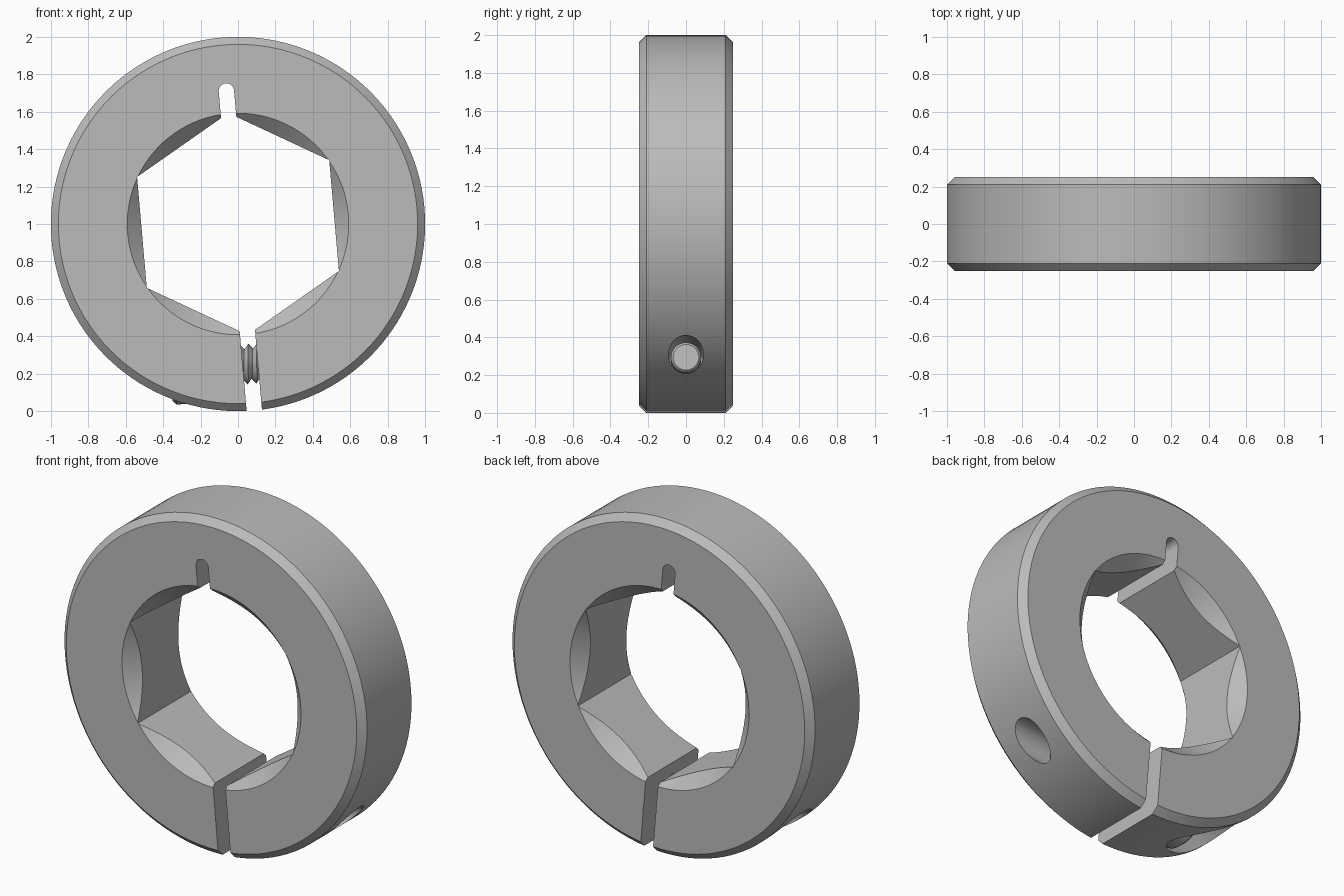
import bpy, bmesh, math
from mathutils import Matrix, Vector

if "Cube" in bpy.data.objects:
    bpy.data.objects.remove(bpy.data.objects["Cube"], do_unlink=True)

steel = bpy.data.materials.new("grey steel")
steel.use_nodes = True
GREY = (0.5, 0.5, 0.5, 1)
steel.diffuse_color = GREY
steel.node_tree.nodes["Principled BSDF"].inputs["Base Color"].default_value = GREY

# The collar stands upright, turned slightly about its bore axis
PLACE = Matrix.Translation((0, 0, 1)) @ Matrix.Rotation(math.radians(-5), 4, 'Y')
SCREW_Z = -0.75


def finish(name, bm):
    bmesh.ops.recalc_face_normals(bm, faces=bm.faces)
    bm.transform(PLACE)
    mesh = bpy.data.meshes.new(name)
    bm.to_mesh(mesh)
    bm.free()
    mesh.materials.append(steel)
    obj = bpy.data.objects.new(name, mesh)
    bpy.context.collection.objects.link(obj)
    return obj


def skin(bm, rings):
    """Join rings of points into a closed solid."""
    rings = [[bm.verts.new(p) for p in ring] for ring in rings]
    for a, b in zip(rings, rings[1:]):
        for i in range(len(a)):
            j = (i + 1) % len(a)
            bm.faces.new((a[i], a[j], b[j], b[i]))
    bm.faces.new(rings[0][::-1])
    bm.faces.new(rings[-1])


def lathe(name, profile, axis, sides):
    """Turn (position, radius) pairs about the bore axis Y or the screw axis X."""
    bm = bmesh.new()
    rings = []
    for pos, r in profile:
        ring = []
        for i in range(sides):
            t = 2 * math.pi * i / sides
            u, v = r * math.sin(t), r * math.cos(t)
            ring.append(Vector((u, pos, v) if axis == 'Y' else (pos, u, v + SCREW_Z)))
        rings.append(ring)
    skin(bm, rings)
    return finish(name, bm)


def cut(obj, cutter):
    bpy.context.view_layer.objects.active = obj
    mod = obj.modifiers.new("cut", 'BOOLEAN')
    mod.operation, mod.solver, mod.object = 'DIFFERENCE', 'EXACT', cutter
    bpy.ops.object.modifier_apply(modifier=mod.name)
    bpy.data.objects.remove(cutter, do_unlink=True)


def smooth(obj):
    bpy.ops.object.select_all(action='DESELECT')
    obj.select_set(True)
    bpy.context.view_layer.objects.active = obj
    bpy.ops.object.shade_smooth_by_angle(angle=math.radians(25))


# Chamfered ring blank
H, C = 0.25, 0.04
collar = lathe("collar", [(-H, 1 - C), (C - H, 1), (H - C, 1), (H, 1 - C)], 'Y', 128)

# Hexagonal bore with a conical lead-in on both faces
cut(collar, lathe("hex_bore", [(-0.4, 0.595), (0.4, 0.595)], 'Y', 6))
for s in (-1, 1):
    cut(collar, lathe("lead_in", [(s * 0.35, 0.692), (s * 0.1, 0.442)], 'Y', 96))

# Clamping slot: open at the bottom, rounded at the top
W, TOP = 0.041, 0.713
outline = [(-W, -1.2), (W, -1.2)]
outline += [(W * math.cos(math.pi * i / 16), TOP + W * math.sin(math.pi * i / 16)) for i in range(17)]
bm = bmesh.new()
skin(bm, [[(x, y, z) for x, z in outline] for y in (-0.4, 0.4)])
cut(collar, finish("slot", bm))

# Counterbore for the screw head and tapped hole for its tip
cut(collar, lathe("counterbore", [(-1.2, 0.192), (-0.22, 0.192)], 'X', 48))
cut(collar, lathe("tapped_hole", [(0.02, 0.092), (1.2, 0.092)], 'X', 48))
smooth(collar)

# Socket head of the clamp screw
head = lathe("screw_head", [(-0.43, 0.163), (-0.41, 0.183), (-0.215, 0.183)], 'X', 48)
cut(head, lathe("hex_socket", [(-0.5, 0.1), (-0.33, 0.1)], 'X', 6))
smooth(head)

# Plain shank with a chamfered tip
smooth(lathe("screw_shank", [(-0.22, 0.08), (0.46, 0.08), (0.475, 0.068)], 'X', 32))

# Helical thread seen in the slot
PITCH, N, ROWS = 0.046, 32, 9
bm = bmesh.new()
grid = [[bm.verts.new((PITCH * (j / 2 + i / N - 2.5),
                       (0.108 if j % 2 else 0.08) * math.sin(2 * math.pi * i / N),
                       (0.108 if j % 2 else 0.08) * math.cos(2 * math.pi * i / N) + SCREW_Z))
         for i in range(N + 1)] for j in range(ROWS)]
for a, b in zip(grid, grid[1:]):
    for i in range(N):
        bm.faces.new((a[i], a[i + 1], b[i + 1], b[i]))
bmesh.ops.remove_doubles(bm, verts=bm.verts, dist=0.0001)
# Trim the thread to the slot walls
for s in (-1, 1):
    bmesh.ops.bisect_plane(bm, geom=bm.verts[:] + bm.edges[:] + bm.faces[:],
                           plane_co=(s * 0.05, 0, 0), plane_no=(s, 0, 0), clear_outer=True)
smooth(finish("screw_thread", bm))
